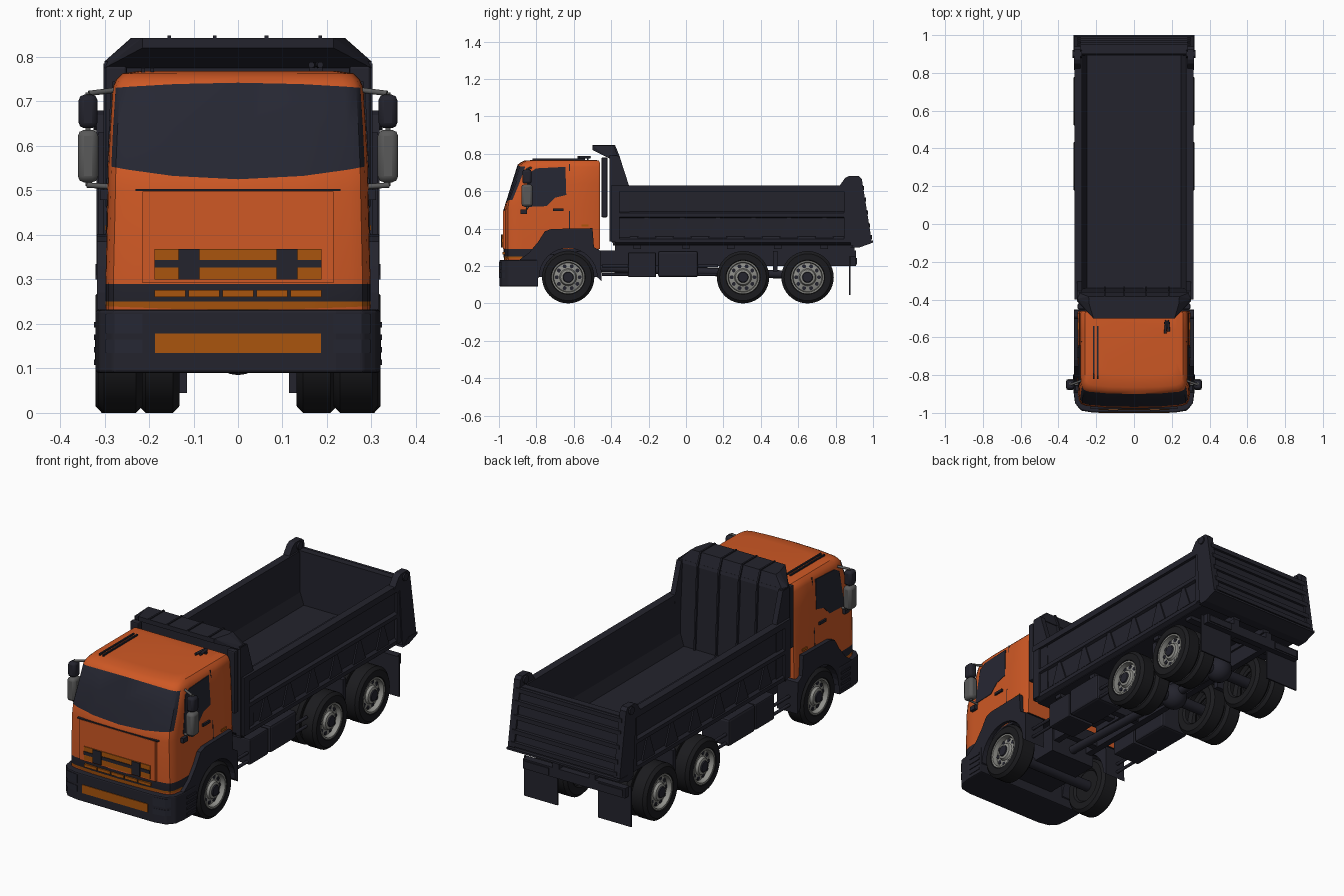
import bpy, bmesh, math
from mathutils import Vector, Matrix

if "Cube" in bpy.data.objects:
    bpy.data.objects.remove(bpy.data.objects["Cube"])


def material(name, rgb):
    m = bpy.data.materials.new(name)
    m.diffuse_color = (*rgb, 1)
    m.use_nodes = True
    m.node_tree.nodes["Principled BSDF"].inputs["Base Color"].default_value = m.diffuse_color
    return m


ORANGE = material("orange_paint", (0.62, 0.098, 0.018))
DARK = material("dark_body", (0.017, 0.017, 0.026))
AMBER = material("amber_grille", (0.40, 0.09, 0.004))
GLASS = material("dark_glass", (0.019, 0.020, 0.032))
RUBBER = material("black_rubber", (0.011, 0.011, 0.013))
METAL = material("rim_metal", (0.27, 0.27, 0.25))
GREY = material("mirror_grey", (0.10, 0.10, 0.10))
smooth_objects = []


def finish(name, bm, mats, mirror=False, bevel=0, smooth=False):
    bmesh.ops.remove_doubles(bm, verts=bm.verts, dist=1e-5)
    bmesh.ops.recalc_face_normals(bm, faces=bm.faces)
    me = bpy.data.meshes.new(name)
    bm.to_mesh(me)
    bm.free()
    ob = bpy.data.objects.new(name, me)
    bpy.context.collection.objects.link(ob)
    for m in mats if isinstance(mats, list) else [mats]:
        me.materials.append(m)
    if bevel:
        b = ob.modifiers.new("bevel", 'BEVEL')
        b.width, b.segments, b.limit_method = bevel, 2, 'ANGLE'
    if mirror:
        ob.modifiers.new("mirror", 'MIRROR')
    if smooth:
        smooth_objects.append(ob)
    return ob


def prism(name, pts, a0, a1, axis, mat, **kw):
    """Extrude a 2D outline along one axis."""
    place = {'x': lambda p, a: (a, p[0], p[1]), 'y': lambda p, a: (p[0], a, p[1]),
             'z': lambda p, a: (p[0], p[1], a)}[axis]
    bm = bmesh.new()
    A = [bm.verts.new(place(p, a0)) for p in pts]
    B = [bm.verts.new(place(p, a1)) for p in pts]
    bm.faces.new(A)
    bm.faces.new(B)
    for i in range(len(pts)):
        j = (i + 1) % len(pts)
        bm.faces.new((A[i], A[j], B[j], B[i]))
    return finish(name, bm, mat, **kw)


def box(name, x0, x1, y0, y1, z0, z1, mat, **kw):
    return prism(name, [(x0, y0), (x1, y0), (x1, y1), (x0, y1)], z0, z1, 'z', mat, **kw)


def rods(name, pairs, r, mat, seg=12, **kw):
    bm = bmesh.new()
    for p, q in pairs:
        p, q = Vector(p), Vector(q)
        d = q - p
        M = Matrix.Translation((p + q) / 2) @ d.to_track_quat('Z', 'Y').to_matrix().to_4x4()
        bmesh.ops.create_cone(bm, cap_ends=True, segments=seg, radius1=r, radius2=r,
                              depth=d.length, matrix=M)
    return finish(name, bm, mat, smooth=True, **kw)


def lathe(name, prof, cy, cz, mat, seg=40):
    """Spin (radius, x) points about the x direction."""
    bm = bmesh.new()
    rings = [[bm.verts.new((x, cy + r * math.cos(2 * math.pi * i / seg),
                            cz + r * math.sin(2 * math.pi * i / seg))) for i in range(seg)]
             for r, x in prof]
    for a, b in zip(rings, rings[1:]):
        for i in range(seg):
            j = (i + 1) % seg
            bm.faces.new((a[i], a[j], b[j], b[i]))
    return finish(name, bm, mat, mirror=True, smooth=True)


# --- cab: lofted horizontal sections (z, half width, front y, back y, corner lift)
rows = [(.220, .298, -.972, -.79, 0), (.232, .298, -.972, -.79, .008), (.250, .298, -.975, -.79, 0),
        (.290, .298, -.975, -.46, 0), (.500, .293, -.975, -.46, 0), (.525, .292, -.968, -.46, .03),
        (.640, .288, -.932, -.46, 0), (.742, .282, -.900, -.46, -.012), (.753, .274, -.885, -.46, -.004),
        (.763, .260, -.865, -.465, 0), (.768, .225, -.800, -.49, 0)]
half = [(0, 0), (.5, .003), (.85, .012), (.94, .022), (.975, .04), (.995, .07), (1, .10)]
front = [(-s, d) for s, d in half[:0:-1]] + half
bm = bmesh.new()
loops = []
for z, w, f, yb, lift in rows:
    side = [(1, f + .1 + (yb - f - .1) * t) for t in (.65, .97)] + [(.98, yb)]
    plan = [(s, f + d) for s, d in front] + side + [(-s, y) for s, y in side[::-1]]
    loops.append([bm.verts.new((s * w, y, z + lift * s * s)) for s, y in plan])
bm.faces.new(loops[0]).material_index = 2
bm.faces.new(loops[-1])
for k, (a, b) in enumerate(zip(loops, loops[1:])):
    n = len(a)
    for i in range(n):
        fc = bm.faces.new((a[i], a[(i + 1) % n], b[(i + 1) % n], b[i]))
        is_front = i < len(front) - 1
        if k in (5, 6) and 2 <= i <= 9:
            fc.material_index = 1          # windscreen
        elif k == 2 or (k < 2 and not is_front):
            fc.material_index = 2          # dark grille band
        elif k == 1:
            fc.material_index = 3          # strip over bumper
finish("cab", bm, [ORANGE, GLASS, DARK, AMBER], smooth=True)


def cab_side(z):
    for (z0, w0, *_), (z1, w1, *_) in zip(rows, rows[1:]):
        if z0 <= z <= z1:
            return w0 + (w1 - w0) * (z - z0) / (z1 - z0)


def side_plate(name, pts, t, mat):
    """Thin plate lying on the leaning cab side."""
    bm = bmesh.new()
    A = [bm.verts.new((cab_side(z) - .004, y, z)) for y, z in pts]
    B = [bm.verts.new((cab_side(z) + t, y, z)) for y, z in pts]
    bm.faces.new(A)
    bm.faces.new(B)
    for i in range(len(pts)):
        j = (i + 1) % len(pts)
        bm.faces.new((A[i], A[j], B[j], B[i]))
    finish(name, bm, mat, mirror=True)


side_plate("side_window", [(-.835, .70), (-.80, .722), (-.645, .73), (-.64, .58), (-.70, .565),
                           (-.745, .52), (-.865, .515)], .003, GLASS)
side_plate("door_handle", [(-.71, .495), (-.655, .495), (-.655, .508), (-.71, .508)], .009, DARK)
side_plate("door_seam", [(-.625, .40), (-.621, .40), (-.621, .745), (-.625, .745)], .002, DARK)
side_plate("side_lamp", [(-.56, .41), (-.52, .41), (-.52, .422), (-.56, .422)], .004, AMBER)

# --- cab front details
box("front_panel", -.215, .215, -.979, -.965, .292, .498, ORANGE)
box("panel_slot", -.23, .23, -.979, -.965, .499, .503, DARK)
box("upper_grille", -.188, .188, -.983, -.97, .300, .368, AMBER)
box("grille_bar", -.188, .188, -.986, -.97, .327, .344, DARK)
box("grille_block", .086, .134, -.989, -.97, .300, .368, DARK, mirror=True)
for i in range(5):
    x = -.188 + i * .0765
    box("grille_slot", x, x + .070, -.980, -.965, .261, .276, AMBER)
plan = [(.22, -.997), (.28, -.985), (.312, -.95), (.32, -.89), (.32, -.79)]
prism("bumper", plan + [(-x, y) for x, y in plan[::-1]], .09, .232, 'z', DARK, bevel=.006)
box("bumper_grille", -.187, .187, -1.0, -.98, .135, .178, AMBER)
for nm, z0, z1 in (("headlight", .178, .222), ("fog_lamp", .135, .165)):
    prism(nm, [(.215, -.999), (.278, -.988), (.298, -.969), (.27, -.96), (.215, -.98)], z0, z1, 'z',
          GLASS, mirror=True)
for i in range(4):
    box("step_rib", .31, .324, -.875, -.80, .108 + i * .028, .12 + i * .028, DARK, mirror=True)

# --- front wheel arches
arc = [(-.63 + .155 * math.cos(math.pi * i / 16), .14 + .155 * math.sin(math.pi * i / 16))
       for i in range(17)]
prism("front_fender", [(-.80, .13), (-.895, .23), (-.84, .27), (-.79, .33), (-.755, .385), (-.72, .398),
                       (-.50, .402), (-.492, .30), (-.455, .28), (-.452, .12)] + arc,
      .20, .317, 'x', DARK, mirror=True)

# --- mirrors
box("upper_mirror", .316, .358, -.875, -.825, .64, .715, DARK, mirror=True, bevel=.012, smooth=True)
box("lower_mirror", .314, .36, -.88, -.82, .518, .636, GREY, mirror=True, bevel=.014, smooth=True)
rods("mirror_arm", [((.28, -.83, .725), (.335, -.85, .718)), ((.28, -.85, .508), (.34, -.85, .512)),
                    ((.337, -.845, .51), (.337, -.845, .72))], .006, GREY, mirror=True)
box("mirror_foot", .288, .31, -.885, -.85, .478, .502, DARK, mirror=True)

# --- roof items and intake stacks
for x in (-.217, -.197):
    box("roof_rail", x, x + .008, -.82, -.54, .76, .775, DARK)
rods("air_horn", [((.165, -.58, .782), (.172, -.51, .782)), ((.185, -.57, .782), (.178, -.51, .782))],
     .007, DARK)
box("horn_bracket", .16, .19, -.53, -.52, .765, .78, DARK)
box("intake_stack", .25, .298, -.452, -.42, .46, .78, DARK, mirror=True, bevel=.006)
box("cab_rear_crossbar", -.25, .25, -.452, -.43, .47, .51, DARK)

# --- tipper body
tub = [(.29, .31), (.298, .36), (.30, .62), (.278, .62), (.272, .42), (.25, .36)]
prism("bed_tub", tub + [(-x, z) for x, z in tub[::-1]], -.39, .90, 'y', DARK)
box("top_rail", .275, .315, -.40, .89, .598, .63, DARK, mirror=True)
prism("mid_rail", [(.295, .455), (.313, .462), (.313, .482), (.295, .495)], -.40, .89, 'y', DARK, mirror=True)
prism("low_rail", [(.285, .31), (.31, .325), (.31, .345), (.295, .36)], -.38, .90, 'y', DARK, mirror=True)
for y in (-.40, .845):
    box("bed_post", .29, .313, y, y + .045, .33, .62, DARK, mirror=True)
for i in range(6):
    y = -.26 + i * .19
    prism("bed_gusset", [(y, .35), (y + .10, .35), (y + .06, .46), (y + .04, .46)], .29, .306, 'x', DARK,
          mirror=True)
box("floor_rib", .05, .058, -.36, .86, .355, .365, DARK, mirror=True)

# --- headboard and canopy over the cab
prism("headboard", [(-.41, .34), (-.38, .31), (-.34, .36), (-.365, .79), (-.41, .79)], -.30, .30, 'x', DARK)
prism("headboard_gusset", [(-.41, .33), (-.30, .33), (-.305, .63), (-.355, .785), (-.41, .785)],
      .275, .302, 'x', DARK, mirror=True)
bm = bmesh.new()
for s in (-1, 1):
    for x, y, z in ((.30, -.41, .775), (.30, -.36, .775), (.24, -.385, .843), (.238, -.42, .843),
                    (.215, -.50, .843), (.215, -.50, .82), (.30, -.395, .79)):
        bm.verts.new((s * x, y, z))
bmesh.ops.convex_hull(bm, input=bm.verts)
finish("canopy", bm, DARK)
for x in (-.155, -.052, .064, .185):
    prism("headboard_rib", [(-.33, .36), (-.352, .78), (-.38, .848), (-.50, .848), (-.50, .83),
                            (-.40, .82), (-.37, .36)], x - .004, x + .004, 'x', DARK)

# --- tailgate
prism("tailgate", [(.90, .63), (.935, .63), (.982, .335), (.93, .31), (.89, .31)], -.30, .30, 'x', DARK)
for z in (.345, .405, .475, .545, .605):
    y = .94 - (z - .63) * .16
    box("tailgate_rib", -.30, .30, y - .03, y + .008, z, z + .022, DARK)
prism("tailgate_post", [(.815, .62), (.85, .67), (.87, .68), (.925, .68), (.94, .665), (.992, .34),
                        (.95, .31), (.88, .31), (.86, .60)], .283, .318, 'x', DARK, mirror=True)
rods("tailgate_hinge", [((.275, .90, .655), (.325, .90, .655))], .02, DARK, mirror=True)
prism("rear_lip", [(.88, .30), (.93, .30), (1.0, .325), (1.0, .335), (.93, .335)], -.32, .32, 'x', DARK)

# --- chassis
box("chassis_rail", .085, .12, -.92, .91, .20, .282, DARK, mirror=True)
box("subframe_rail", .075, .115, -.38, .90, .28, .312, DARK, mirror=True)
for y in (-.42, -.10, .18, .475, .84):
    box("chassis_crossmember", -.10, .10, y, y + .035, .205, .275, DARK)
for y in (-.28, -.02, .22, .47, .72):
    box("bed_bearer", -.27, .27, y, y + .04, .292, .312, DARK)
box("engine", -.13, .13, -.93, -.47, .14, .30, DARK)
box("battery_box", .13, .285, -.31, -.16, .14, .272, DARK, mirror=True, bevel=.006)
box("fuel_tank", .13, .29, -.15, .065, .14, .28, DARK, mirror=True, bevel=.012)
rods("side_guard", [((.27, .06, .20), (.27, .17, .20)), ((.27, .06, .155), (.27, .17, .155)),
                    ((.27, -.45, .20), (.27, -.31, .20)), ((.27, -.45, .155), (.27, -.31, .155))],
     .008, DARK, mirror=True)
box("middle_guard", .125, .27, .465, .49, .17, .28, DARK, mirror=True)
box("tail_bar", -.29, .29, .875, .91, .20, .25, DARK)
box("tail_lamp", .14, .28, .905, .915, .208, .242, DARK, mirror=True)
box("rear_mudflap", .115, .305, .872, .88, .045, .25, DARK, mirror=True)
rods("drive_shaft", [((0, -.50, .19), (0, .65, .15))], .022, DARK)

# --- wheels and axles
for y, outer, dual in ((-.63, .315, False), (.305, .32, True), (.65, .32, True)):
    for x1 in ([outer, outer - .098] if dual else [outer]):
        x0 = x1 - (.09 if dual else .10)
        lathe("tyre", [(.08, x0 + .01), (.09, x0), (.125, x0), (.14, x0 + .014), (.14, x1 - .014),
                       (.125, x1), (.092, x1), (.086, x1 - .012)], y, .14, RUBBER)
    lathe("wheel_inner_disc", [(0, outer - .085), (.086, outer - .085)], y, .14, RUBBER)
    x = outer
    lathe("rim", [(.090, x - .012), (.088, x - .002), (.080, x - .003), (.076, x - .028), (.046, x - .020),
                  (.040, x - .008), (.030, x - .004), (0, x - .004)], y, .14, METAL)
    lathe("hub_cap", [(.030, x - .006), (.026, x + .001), (0, x + .001)], y, .14, DARK, 20)
    ring = [(y + .061 * math.cos(t * math.pi / 5), .14 + .061 * math.sin(t * math.pi / 5)) for t in range(10)]
    rods("rim_hole", [((x - .032, a, b), (x - .0215, a, b)) for a, b in ring], .0105, DARK, mirror=True)
    rods("axle", [((-.25, y, .14), (.25, y, .14))], .028, DARK, 16)
    if dual:
        bm = bmesh.new()
        bmesh.ops.create_uvsphere(bm, u_segments=20, v_segments=12, radius=.065,
                                  matrix=Matrix.Translation((0, y, .15)))
        finish("differential", bm, DARK, smooth=True)

# --- smooth shading on rounded parts
bpy.ops.object.select_all(action='DESELECT')
for ob in smooth_objects:
    ob.select_set(True)
bpy.context.view_layer.objects.active = smooth_objects[0]
bpy.ops.object.shade_smooth_by_angle(angle=math.radians(32))
